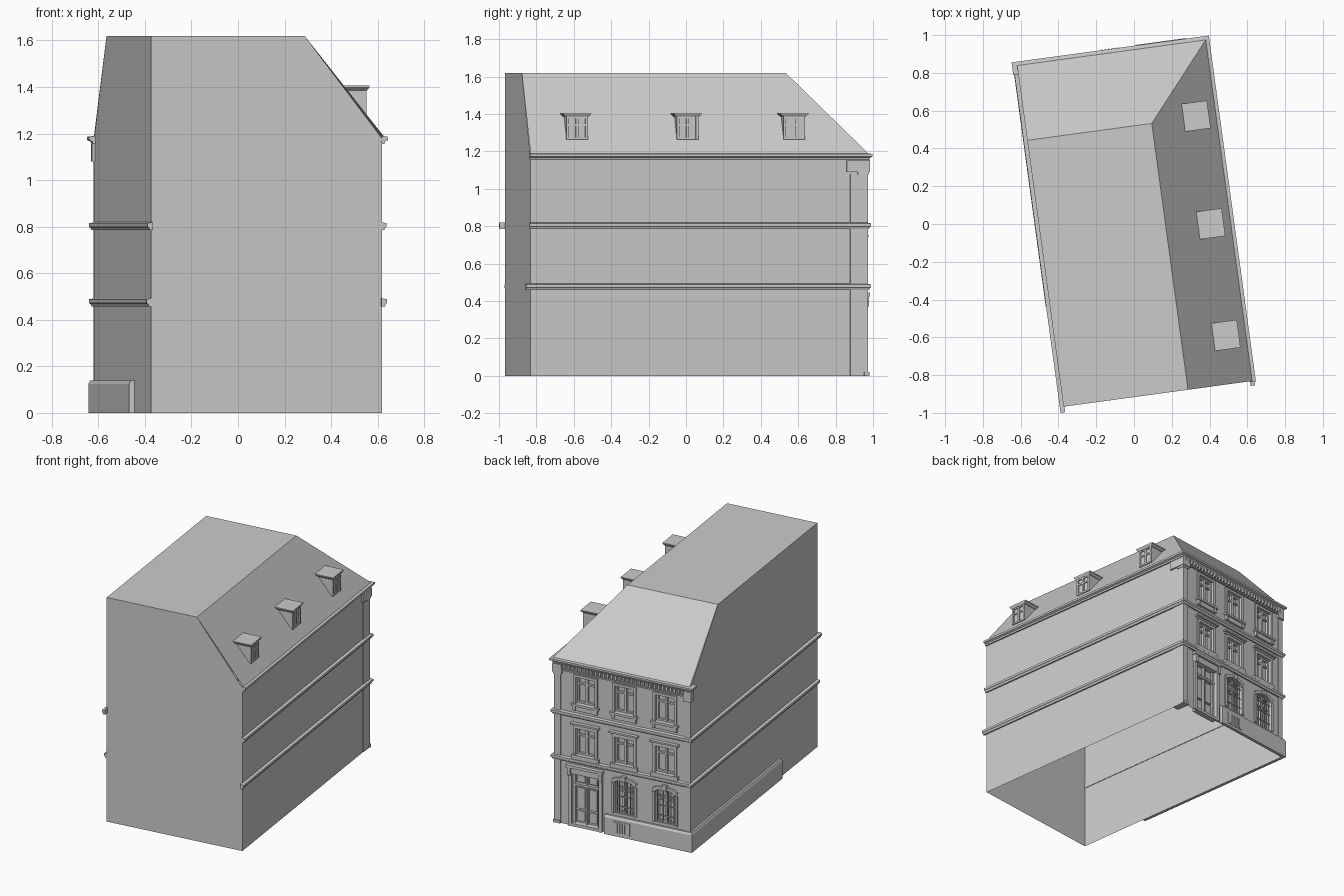
import bpy, bmesh, math
from mathutils import Vector

if "Cube" in bpy.data.objects:
    bpy.data.objects.remove(bpy.data.objects["Cube"])

ANG = math.radians(7.75)          # plan rotation of the house
W, L = 0.5, 0.908                 # half width, half depth (local u, v)
EAVE, TOP = 1.18, 1.62
COLS = (0.27, -0.015, -0.315)     # window axes on the street facade (+v)


def finish(bm, name):
    me = bpy.data.meshes.new(name)
    bm.to_mesh(me)
    bm.free()
    ob = bpy.data.objects.new(name, me)
    ob.rotation_euler.z = ANG
    bpy.context.collection.objects.link(ob)
    return ob


def face(bm, pts):
    return bm.faces.new([bm.verts.new(p) for p in pts])


def prism(bm, a, b):
    """Solid between two matching outlines."""
    va = [bm.verts.new(p) for p in a]
    vb = [bm.verts.new(p) for p in b]
    n = len(a)
    fs = [bm.faces.new(va), bm.faces.new(vb[::-1])]
    fs += [bm.faces.new((va[i], vb[i], vb[(i + 1) % n], va[(i + 1) % n])) for i in range(n)]
    bmesh.ops.recalc_face_normals(bm, faces=fs)


def box(bm, u0, u1, v0, v1, z0, z1):
    prism(bm, [(u0, v0, z0), (u1, v0, z0), (u1, v1, z0), (u0, v1, z0)],
          [(u0, v0, z1), (u1, v0, z1), (u1, v1, z1), (u0, v1, z1)])


def fbox(bm, uc, w, z0, z1, d0, d1):
    """Box on the facade: centre, width, heights, depths from the wall plane."""
    box(bm, uc - w / 2, uc + w / 2, L + d0, L + d1, z0, z1)


def sweep(name, profile, path):
    """Moulding: profile of (out, z) along path of (u, v, nu, nv) mitres."""
    bm = bmesh.new()
    rings = [[bm.verts.new((u + nu * o, v + nv * o, z)) for o, z in profile] for u, v, nu, nv in path]
    n = len(profile)
    for a, b in zip(rings, rings[1:]):
        for i in range(n):
            bm.faces.new((a[i], a[(i + 1) % n], b[(i + 1) % n], b[i]))
    bm.faces.new(rings[0])
    bm.faces.new(rings[-1][::-1])
    bmesh.ops.recalc_face_normals(bm, faces=bm.faces)
    return finish(bm, name)


# --- side and gable walls (open underneath) ---
RU, RV = 0.165, 0.515             # inner corner of the flat roof
bm = bmesh.new()
face(bm, [(-W, -L, 0), (W, -L, 0), (W, -L, EAVE), (RU, -L, TOP), (-W, -L, TOP)])
face(bm, [(W, -L, 0), (W, L, 0), (W, L, EAVE), (W, -L, EAVE)])
face(bm, [(-W, L, 0), (-W, -L, 0), (-W, -L, TOP), (-W, RV, TOP), (-W, L, EAVE)])
finish(bm, "walls")

# --- roof: flat top and two slopes ---
bm = bmesh.new()
E = 0.015
c = [bm.verts.new(p) for p in [(-W, -L, TOP), (RU, -L, TOP), (RU, RV, TOP), (-W, RV, TOP),
     (W + E, -L, EAVE), (W + E, L + E, EAVE), (-W, L + E, EAVE)]]
for ids in ((0, 1, 2, 3), (1, 4, 5, 2), (3, 2, 5, 6)):
    bm.faces.new([c[i] for i in ids])
finish(bm, "roof")

# --- facade wall with recessed openings (centre, width, z0, z1) ---
door = (0.27, 0.20, 0.0, 0.38)
ground = [(u, 0.15, 0.16, 0.40) for u in COLS[1:]]
second = [(u, 0.14, 0.52, 0.71) for u in COLS]
third = [(u, 0.14, 0.89, 1.08) for u in COLS]
opens = [door] + ground + second + third
us = sorted({-W, W} | {round(o[0] + s * o[1] / 2, 4) for o in opens for s in (-1, 1)})
zs = sorted({0, EAVE} | {z for o in opens for z in o[2:]})
bm = bmesh.new()
for a, b in zip(us, us[1:]):
    for z0, z1 in zip(zs, zs[1:]):
        uc, zc = (a + b) / 2, (z0 + z1) / 2
        if not any(abs(uc - o[0]) < o[1] / 2 and o[2] < zc < o[3] for o in opens):
            face(bm, [(b, L, z0), (a, L, z0), (a, L, z1), (b, L, z1)])
D = 0.03
for uc, w, z0, z1 in opens:
    q = [(uc + w / 2, z0), (uc - w / 2, z0), (uc - w / 2, z1), (uc + w / 2, z1)]
    face(bm, [(u, L - D, z) for u, z in q])
    for (ua, za), (ub, zb) in zip(q, q[1:] + q[:1]):
        face(bm, [(ua, L, za), (ub, L, zb), (ub, L - D, zb), (ua, L - D, za)])
bmesh.ops.remove_doubles(bm, verts=bm.verts, dist=0.0005)
finish(bm, "facade")


# --- windows: sashes, surrounds, sills, hoods ---
def sash(bm, uc, w, z0, z1, transom):
    for s in (-1, 1):
        fbox(bm, uc + s * (w / 2 - 0.006), 0.012, z0, z1, -D, -0.012)
    for z in (z0, z1 - 0.012, z0 + (z1 - z0) * transom):
        fbox(bm, uc, w, z, z + 0.012, -D, -0.014)
    fbox(bm, uc, 0.018, z0, z1, -D, -0.01)


def surround(bm, uc, w, z0, z1, t=0.018, d=0.01):
    for s in (-1, 1):
        fbox(bm, uc + s * (w + t) / 2, t, z0, z1 + t, 0, d)
    fbox(bm, uc, w, z1, z1 + t, 0, d)


bs, bt = bmesh.new(), bmesh.new()
for o in second + third:
    sash(bs, *o, 0.7)
    surround(bt, *o)
for uc, w, z0, z1 in second:
    fbox(bt, uc, 0.20, z0 - 0.03, z0, 0, 0.018)
    fbox(bt, uc, 0.19, z1 + 0.018, z1 + 0.03, 0, 0.014)
    fbox(bt, uc, 0.21, z1 + 0.03, z1 + 0.042, 0, 0.026)
for uc, w, z0, z1 in third:
    fbox(bt, uc, 0.20, z0 - 0.016, z0, 0, 0.022)
    fbox(bt, uc, 0.15, z0 - 0.05, z0 - 0.016, 0, 0.012)
    for s in (-1, 1):
        fbox(bt, uc + s * 0.08, 0.02, z0 - 0.05, z0 - 0.016, 0, 0.018)

# arched ground floor windows with grilles
bg = bmesh.new()
for uc, w, z0, z1 in ground:
    sash(bs, uc, w, z0, z1, 0.65)
    arch = [(uc + w / 2 * math.cos(t), z1 - 0.03 + 0.03 * math.sin(t))
            for t in [math.pi * i / 8 for i in range(9)]]
    for (ua, za), (ub, zb) in zip(arch, arch[1:]):
        prism(bt, [(p, L - D, z) for p, z in ((ua, za), (ub, zb), (ub, z1 + .001), (ua, z1 + .001))],
              [(p, L + .002, z) for p, z in ((ua, za), (ub, zb), (ub, z1 + .001), (ua, z1 + .001))])
        hood = [(ua, za + .006), (ub, zb + .006), (uc + (ub - uc) * 1.25, zb + .026),
                (uc + (ua - uc) * 1.25, za + .026)]
        prism(bt, [(p, L, z) for p, z in hood], [(p, L + .014, z) for p, z in hood])
    for s in (-1, 1):
        fbox(bt, uc + s * 0.084, 0.018, z0, z1 - 0.024, 0, 0.01)
    fbox(bt, uc, 0.03, z1 + 0.002, z1 + 0.04, 0, 0.02)
    for i in range(7):
        fbox(bg, uc - 0.06 + 0.02 * i, 0.004, z0, z1 - 0.012, -0.008, -0.004)
    for k in (0.2, 0.5, 0.8):
        fbox(bg, uc, w, z0 + k * (z1 - z0), z0 + k * (z1 - z0) + 0.005, -0.009, -0.003)

# basement vent
fbox(bt, 0.0, 0.13, 0.02, 0.11, 0, 0.026)
for i in range(6):
    fbox(bg, -0.045 + 0.018 * i, 0.006, 0.03, 0.10, 0.026, 0.03)
finish(bs, "window_sashes")
finish(bt, "window_surrounds")
finish(bg, "window_grilles")

# --- entrance door with panels, frame and canopy ---
bm = bmesh.new()
surround(bm, *door, t=0.025, d=0.015)
fbox(bm, 0.27, 0.20, 0.29, 0.305, -D, -0.008)
fbox(bm, 0.27, 0.012, 0.02, 0.38, -D, -0.012)
fbox(bm, 0.27, 0.20, 0.0, 0.02, -D, 0.012)
for s in (-1, 1):
    fbox(bm, 0.27 + s * 0.092, 0.016, 0.02, 0.38, -D, -0.012)
    for z0, z1 in ((0.035, 0.11), (0.125, 0.275), (0.315, 0.37)):
        fbox(bm, 0.27 + s * 0.045, 0.055, z0, z1, -D, -0.018)
    fbox(bm, 0.27 + s * 0.115, 0.025, 0.37, 0.425, 0, 0.026)
fbox(bm, 0.27, 0.23, 0.405, 0.425, 0, 0.015)
fbox(bm, 0.27, 0.27, 0.425, 0.445, 0, 0.03)
finish(bm, "entrance")

# --- string courses round three sides, cornice, plinth ---
def course(name, z, er, el):
    prof = [(-0.004, z), (0.01, z), (0.014, z + .01), (0.02, z + .014), (0.02, z + .03), (-0.004, z + .035)]
    sweep(name, prof, [(W, -L - er, 1, 0), (W, L, 1, 1), (-W, L, -1, 1), (-W, -L - el, -1, 0)])


course("lower_string_course", 0.458, 0.025, 0.0)
course("upper_string_course", 0.785, 0.005, 0.03)
sweep("cornice", [(-.004, 1.155), (.01, 1.155), (.014, 1.166), (.027, 1.172), (.027, 1.186), (0, 1.19)],
      [(W, -L - .005, 1, 0), (W, L, 1, 1), (-W, L, -1, 1), (-W, L - 0.04, -1, 0)])
sweep("plinth", [(0, 0), (.022, 0), (.022, .125), (.014, .14), (0, .14)],
      [(0.125, L, 0, 1), (-W, L, -1, 1), (-W, -0.37, -1, 0)])

# --- cornice dentils and frieze ---
bm = bmesh.new()
fbox(bm, 0, 1.0, 1.108, 1.118, 0, 0.01)
for i in range(34):
    fbox(bm, -0.478 + i * 0.029, 0.014, 1.125, 1.157, 0, 0.018)
finish(bm, "dentils")

# --- corner strips and their capitals ---
bm = bmesh.new()
box(bm, W - 0.045, W + 0.004, L - 0.09, L + 0.006, 0, 1.08)
box(bm, W - 0.06, W + 0.012, L - 0.11, L + 0.016, 1.09, 1.15)
box(bm, W - 0.05, W + 0.008, L - 0.05, L + 0.01, 1.075, 1.09)
box(bm, W - 0.045, W + 0.008, L - 0.015, L + 0.012, 0, 0.02)
box(bm, -W - 0.003, -W + 0.035, L - 0.015, L + 0.006, 0.13, 1.08)
box(bm, -W - 0.012, -W + 0.045, L - 0.02, L + 0.016, 1.08, 1.155)
finish(bm, "corner_strips")

# --- dormers on the right slope ---
def slope_u(z):
    return W + E - (z - EAVE) / (TOP - EAVE) * (W + E - RU)


for n, vc in enumerate((-0.65, -0.054, 0.522)):
    bm = bmesh.new()
    zb, zt, h = 1.262, 1.392, 0.056
    uf = slope_u(zb) + 0.003
    tri = [(uf, zb), (uf, zt), (slope_u(zt) - 0.01, zt)]
    prism(bm, [(u, vc - h, z) for u, z in tri], [(u, vc + h, z) for u, z in tri])
    for v in (-0.051, 0.0, 0.051):
        box(bm, uf, uf + 0.008, vc + v - 0.007, vc + v + 0.007, zb, zt)
    for z in (zb, 1.335, zt - 0.016):
        box(bm, uf, uf + 0.007, vc - h, vc + h, z, z + 0.012)
    # flared flat cap
    rect = lambda u, k, z: [(0.33, vc - k, z), (u, vc - k, z), (u, vc + k, z), (0.33, vc + k, z)]
    prism(bm, rect(uf + 0.009, 0.06, 1.385), rect(uf + 0.018, 0.074, 1.398))
    prism(bm, rect(uf + 0.018, 0.074, 1.398), rect(uf + 0.018, 0.074, 1.406))
    finish(bm, "dormer_%d" % (n + 1))
